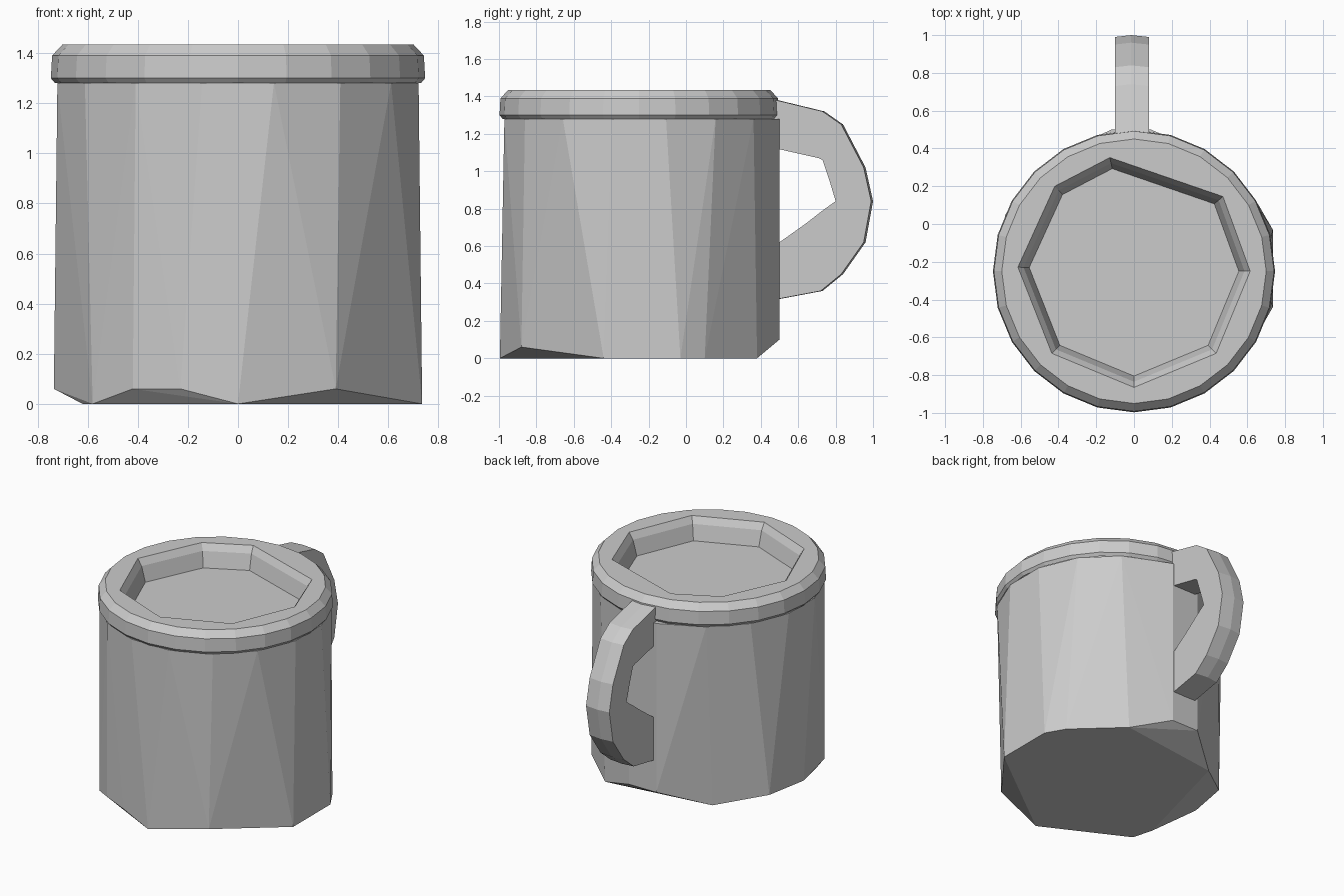
import bpy, bmesh
from math import sin, cos, radians, tau

if "Cube" in bpy.data.objects:
    bpy.data.objects.remove(bpy.data.objects["Cube"], do_unlink=True)

grey = bpy.data.materials.new("plain_grey")
grey.use_nodes = True
COLOUR = (0.6, 0.6, 0.6, 1)
grey.diffuse_color = COLOUR
grey.node_tree.nodes["Principled BSDF"].inputs["Base Color"].default_value = COLOUR

CENTRE_Y = -0.25


def finish(name, bm):
    bmesh.ops.recalc_face_normals(bm, faces=bm.faces)
    mesh = bpy.data.meshes.new(name)
    bm.to_mesh(mesh)
    bm.free()
    mesh.materials.append(grey)
    obj = bpy.data.objects.new(name, mesh)
    bpy.context.collection.objects.link(obj)
    return obj


def circle(radius, z, angles):
    return [(radius * cos(a), CENTRE_Y + radius * sin(a), z) for a in angles]


def add_rings(bm, rings):
    """Join rings of equal size with quads and return their vertices."""
    loops = [[bm.verts.new(p) for p in ring] for ring in rings]
    for low, high in zip(loops, loops[1:]):
        n = len(low)
        for i in range(n):
            j = (i + 1) % n
            bm.faces.new((low[i], low[j], high[j], high[i]))
    return loops


def ring_edges(bm, loop):
    return [bm.edges.get((loop[i - 1], loop[i])) for i in range(len(loop))]


round_angles = [tau * i / 24 for i in range(24)]
mouth_angles = [radians(a) for a in (0, 40, 102, 133, 178, 225, 270, 315)]

# Body: faceted wall whose irregular foot is chamfered and flat at the back
foot = [(0, -0.995, 0), (0.39, -0.88, 0.06), (0.735, -0.44, 0), (0.735, -0.03, 0),
        (0.66, 0.1, 0), (0.36, 0.38, 0), (0.09, 0.5, 0.1), (-0.12, 0.5, 0.1),
        (-0.4, 0.28, 0), (-0.68, 0.05, 0.06), (-0.735, -0.25, 0.06),
        (-0.62, -0.55, 0), (-0.58, -0.7, 0), (-0.42, -0.85, 0.06), (-0.23, -0.94, 0.06)]
shoulder = circle(0.735, 1.28, [tau * (i + 0.5) / 16 for i in range(16)])
back_edge = [(0.09, 0.5, 1.28), (-0.12, 0.5, 1.28)]
bm = bmesh.new()
for p in foot + shoulder + back_edge:
    bm.verts.new(p)
hull = bmesh.ops.convex_hull(bm, input=bm.verts)
loose = {v for v in hull["geom_interior"] + hull["geom_unused"]
         if isinstance(v, bmesh.types.BMVert)}
bmesh.ops.delete(bm, geom=list(loose), context="VERTS")
finish("mug_body", bm)

# Rim: round chamfered lip with an eight-sided mouth and a shallow floor
bm = bmesh.new()
outer = add_rings(bm, [circle(r, z, round_angles) for r, z in
                       ((0.73, 1.28), (0.747, 1.3), (0.742, 1.39), (0.7, 1.435))])
inner = add_rings(bm, [circle(r, z, mouth_angles) for r, z in
                       ((0.615, 1.435), (0.585, 1.39), (0.555, 1.285))])
bm.faces.new(inner[-1])
bmesh.ops.triangle_fill(bm, use_beauty=True,
                        edges=ring_edges(bm, outer[-1]) + ring_edges(bm, inner[0]))
finish("mug_rim", bm)

# Handle: chunky D-shaped grip, given as outer (y, z) and inner (y, z) pairs
sections = [((0.4, 1.4), (0.4, 1.14)), ((0.73, 1.32), (0.71, 1.07)),
            ((0.83, 1.25), (0.73, 1.06)), ((0.95, 1.02), (0.77, 0.94)),
            ((0.99, 0.84), (0.8, 0.84)), ((0.95, 0.62), (0.73, 0.79)),
            ((0.83, 0.45), (0.64, 0.72)), ((0.72, 0.36), (0.57, 0.67)),
            ((0.4, 0.3), (0.4, 0.55))]
bm = bmesh.new()
loops = add_rings(bm, [[(-0.1, *out), (-0.015, out[0] + 0.01, out[1]), (0.08, *out),
                        (0.08, *inn), (-0.1, *inn)] for out, inn in sections])
bm.faces.new(loops[0])
bm.faces.new(loops[-1])
finish("mug_handle", bm)
